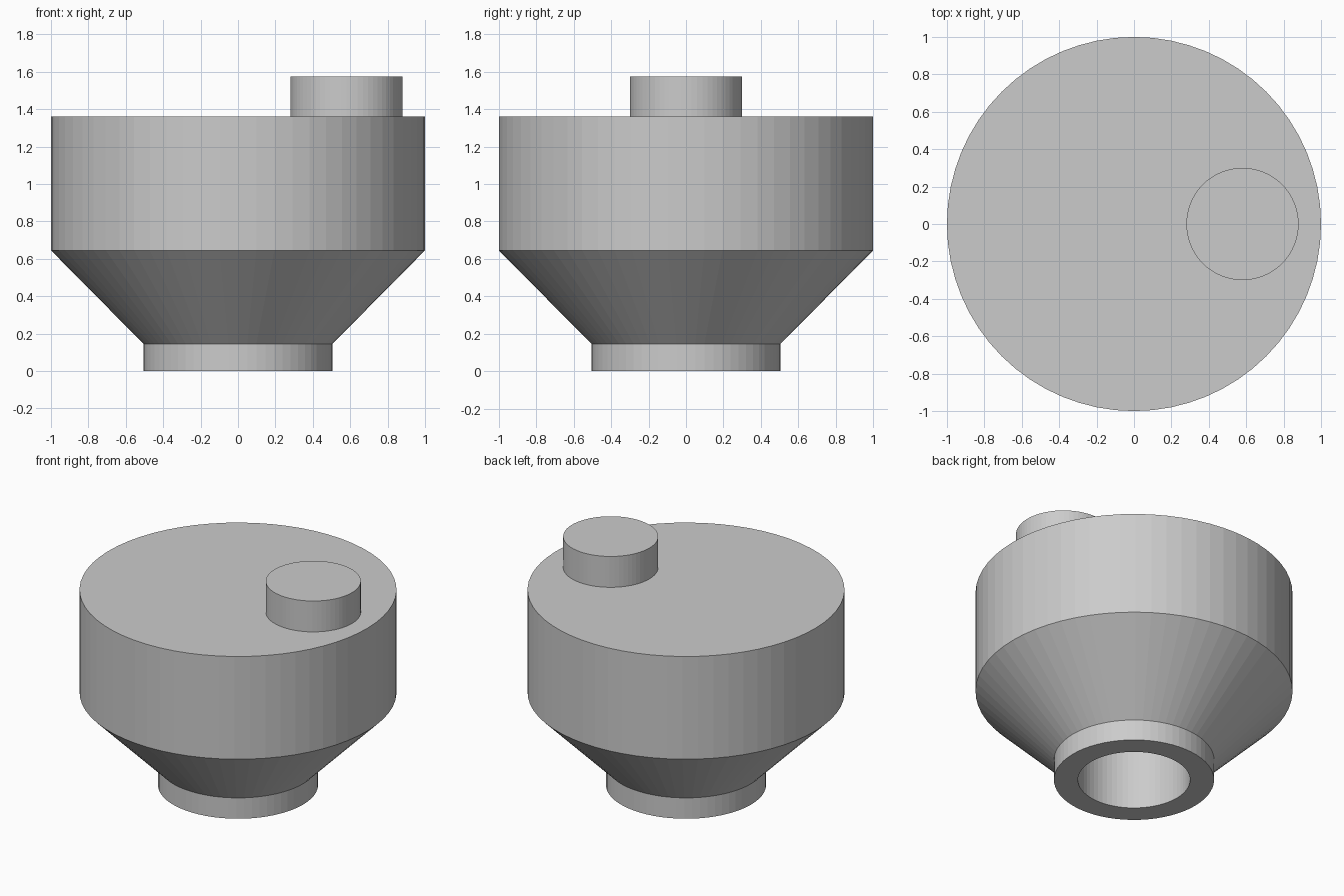
import bpy
import bmesh
from math import cos, sin, tau

SEGMENTS = 64

cube = bpy.data.objects.get("Cube")
if cube:
    bpy.data.objects.remove(cube, do_unlink=True)

grey = bpy.data.materials.new("plain_grey")
grey.use_nodes = True
grey.diffuse_color = (0.6, 0.6, 0.6, 1)
grey.node_tree.nodes["Principled BSDF"].inputs["Base Color"].default_value = (0.6, 0.6, 0.6, 1)


def lathe(name, profile, x=0.0):
    """Turn (radius, height) points about a vertical axis and cap both ends."""
    bm = bmesh.new()
    rings = []
    for r, z in profile:
        rings.append([bm.verts.new((r * cos(tau * i / SEGMENTS),
                                    r * sin(tau * i / SEGMENTS), z))
                      for i in range(SEGMENTS)])
    for low, high in zip(rings, rings[1:]):
        for i in range(SEGMENTS):
            j = (i + 1) % SEGMENTS
            bm.faces.new((low[i], low[j], high[j], high[i]))
    bm.faces.new(rings[0])
    bm.faces.new(rings[-1])
    bmesh.ops.recalc_face_normals(bm, faces=bm.faces)
    mesh = bpy.data.meshes.new(name)
    bm.to_mesh(mesh)
    bm.free()
    mesh.materials.append(grey)
    obj = bpy.data.objects.new(name, mesh)
    obj.location.x = x
    bpy.context.collection.objects.link(obj)
    return obj


# Drum tapering to a neck, with a straight bore from below
lathe("hopper_body", [(0.354, 0.645), (0.354, 0), (0.505, 0), (0.505, 0.145),
                      (1.0, 0.645), (1.0, 1.36)])

# Off-centre stub on the lid
lathe("top_stub", [(0.3, 1.36), (0.3, 1.575)], x=0.58)
